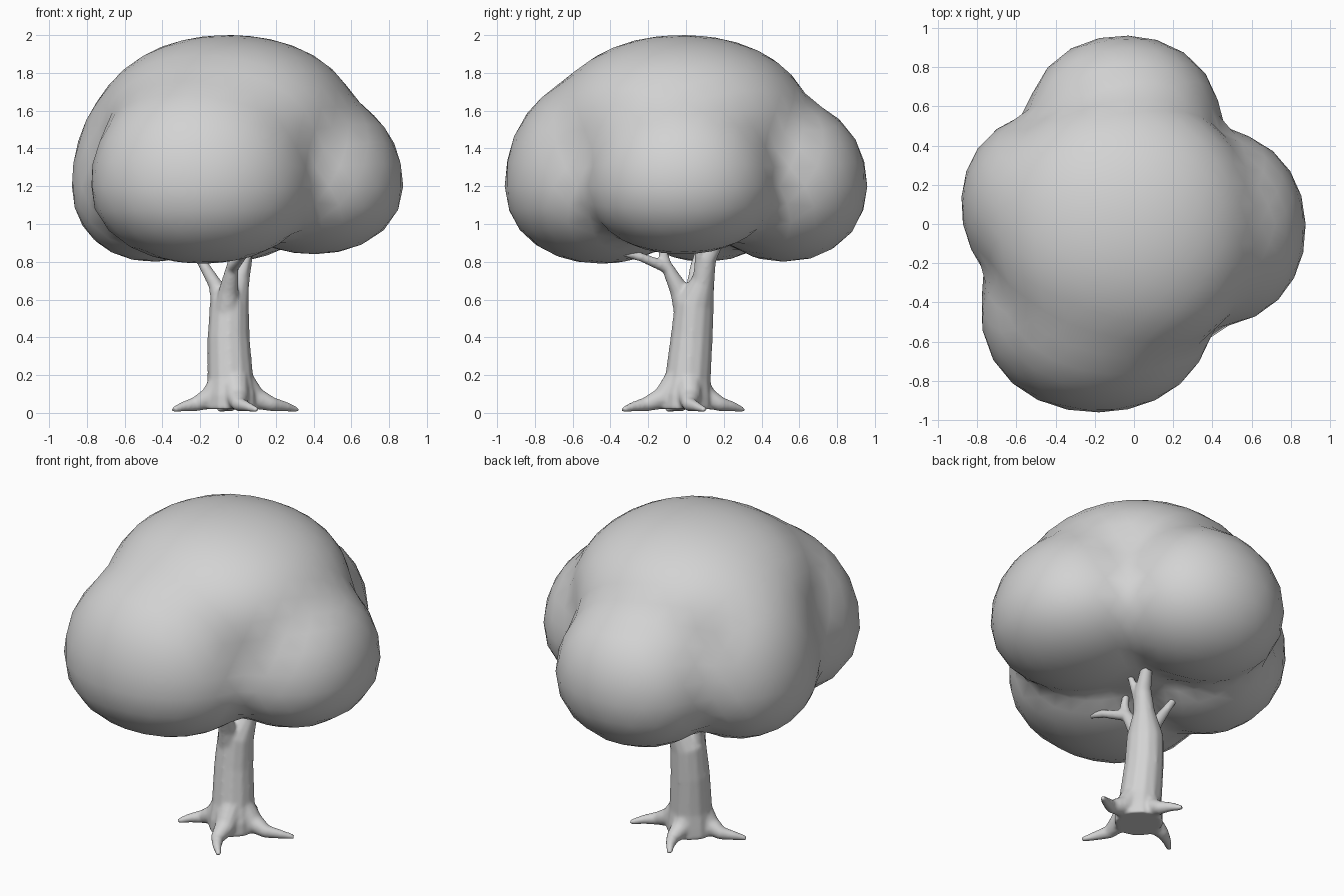
import bpy
import bmesh
from math import pi, cos, sin
from mathutils import Vector

cube = bpy.data.objects.get("Cube")
if cube:
    bpy.data.objects.remove(cube, do_unlink=True)

GREY = (0.65, 0.65, 0.65, 1)
grey = bpy.data.materials.new("plain_grey")
grey.use_nodes = True
grey.diffuse_color = GREY
grey.node_tree.nodes["Principled BSDF"].inputs["Base Color"].default_value = GREY


def add_object(name, bm):
    """Turn a bmesh into a smooth grey object."""
    mesh = bpy.data.meshes.new(name)
    bm.to_mesh(mesh)
    bm.free()
    mesh.materials.append(grey)
    mesh.shade_smooth()
    obj = bpy.data.objects.new(name, mesh)
    bpy.context.collection.objects.link(obj)
    return obj


# Canopy: a sphere pushed out to a soft union of rounded lobes
CORE = Vector((-0.03, 0, 1.2))
LOBES = [  # centre, x radius, y radius, height above, depth below
    ((-0.19, -0.45, 1.2), 0.59, 0.51, 0.58, 0.41),   # front
    ((0.40, -0.02, 1.2), 0.475, 0.50, 0.49, 0.36),   # left
    ((-0.05, 0.52, 1.2), 0.49, 0.44, 0.46, 0.40),    # back
    ((-0.45, 0.10, 1.2), 0.43, 0.46, 0.58, 0.40),    # right
    ((-0.04, 0.00, 1.2), 0.66, 0.66, 0.60, 0.30),    # middle
    ((-0.05, -0.02, 1.53), 0.68, 0.68, 0.47, 0.47),  # crown
]
STEP = 0.02


def reach(direction, centre, rx, ry, up, down):
    """Distance from the core to the far side of a lobe, 0 if missed."""
    rz = up if direction.z > 0 else down

    def depth(t):
        p = CORE + direction * t - Vector(centre)
        return sum(abs(v / r) ** 2.1 for v, r in zip(p, (rx, ry, rz))) - 1

    t, outer = 1.2, depth(1.2)
    while t > STEP:
        inner = depth(t - STEP)
        if inner <= 0:
            return t - STEP * outer / (outer - inner)
        t, outer = t - STEP, inner
    return 0


bm = bmesh.new()
bmesh.ops.create_icosphere(bm, subdivisions=4, radius=1)
for v in bm.verts:
    d = v.co.normalized()
    v.co = CORE + d * sum(reach(d, *lobe) ** 24 for lobe in LOBES) ** (1 / 24)
add_object("canopy", bm)


# Trunk, branches and roots: tapered tubes fused into one skin
def tube(bm, path, sides=12):
    """Closed tube through (x, y, z, radius) points."""
    points = [Vector(p[:3]) for p in path]
    rings = []
    for i, p in enumerate(points):
        along = points[min(i + 1, len(points) - 1)] - points[max(i - 1, 0)]
        turn = Vector((0, 0, 1)).rotation_difference(along)
        rings.append([bm.verts.new(p + turn @ Vector((cos(t), sin(t), 0)) * path[i][3])
                      for t in (2 * pi * k / sides for k in range(sides))])
    for low, high in zip(rings, rings[1:]):
        for k in range(sides):
            n = (k + 1) % sides
            bm.faces.new((low[k], low[n], high[n], high[k]))
    bm.faces.new(rings[0][::-1])
    bm.faces.new(rings[-1])


bm = bmesh.new()
# Main stem, leaning back and to the left at the top
tube(bm, [(-0.035, 0, 0.02, 0.14), (-0.035, 0, 0.09, 0.138), (-0.04, 0.01, 0.18, 0.122),
          (-0.05, 0.03, 0.4, 0.112), (-0.045, 0.045, 0.58, 0.105),
          (0, 0.09, 0.7, 0.062), (0.03, 0.115, 0.82, 0.048), (0.06, 0.19, 0.95, 0.03)])
# Front branch with a twig, and right branch
tube(bm, [(-0.06, 0.02, 0.5, 0.08), (-0.05, -0.035, 0.65, 0.052),
          (-0.03, -0.1, 0.77, 0.034), (0.02, -0.24, 0.825, 0.024), (0.06, -0.42, 0.87, 0.016)])
tube(bm, [(-0.03, -0.1, 0.77, 0.03), (-0.03, -0.12, 0.84, 0.026), (-0.04, -0.11, 0.95, 0.018)])
tube(bm, [(0.02, -0.24, 0.825, 0.02), (0, -0.32, 0.9, 0.014)])
tube(bm, [(-0.08, 0.03, 0.55, 0.06), (-0.12, 0.04, 0.68, 0.038),
          (-0.18, 0.05, 0.78, 0.028), (-0.25, 0.08, 0.9, 0.018)])
tube(bm, [(0, 0.07, 0.66, 0.04), (0.04, 0.07, 0.8, 0.026), (0.08, 0.06, 0.92, 0.018)])
# Four roots, each swinging sideways before its tip
for tip_x, tip_y in [(0.31, 0.1), (0.1, -0.33), (-0.34, -0.1), (-0.1, 0.3)]:
    base = Vector((-0.035, 0, 0))
    out = Vector((tip_x, tip_y, 0)) - base
    side = Vector((-out.y, out.x, 0)) * 0.12
    path = []
    for f, swing, z, r in [(0.12, 0, 0.17, 0.08), (0.36, 0.4, 0.075, 0.06),
                           (0.6, 1, 0.045, 0.038), (0.82, 0.6, 0.033, 0.026),
                           (1.02, 0, 0.015, 0.015)]:
        path.append((*(base + out * f - side * swing + Vector((0, 0, z))), r))
    tube(bm, path)
bmesh.ops.recalc_face_normals(bm, faces=bm.faces)
trunk = add_object("trunk_and_roots", bm)

remesh = trunk.modifiers.new("fuse", 'REMESH')
remesh.mode = 'VOXEL'
remesh.voxel_size = 0.01
remesh.use_smooth_shade = True
soften = trunk.modifiers.new("soften", 'SMOOTH')
soften.factor = 0.5
soften.iterations = 8
